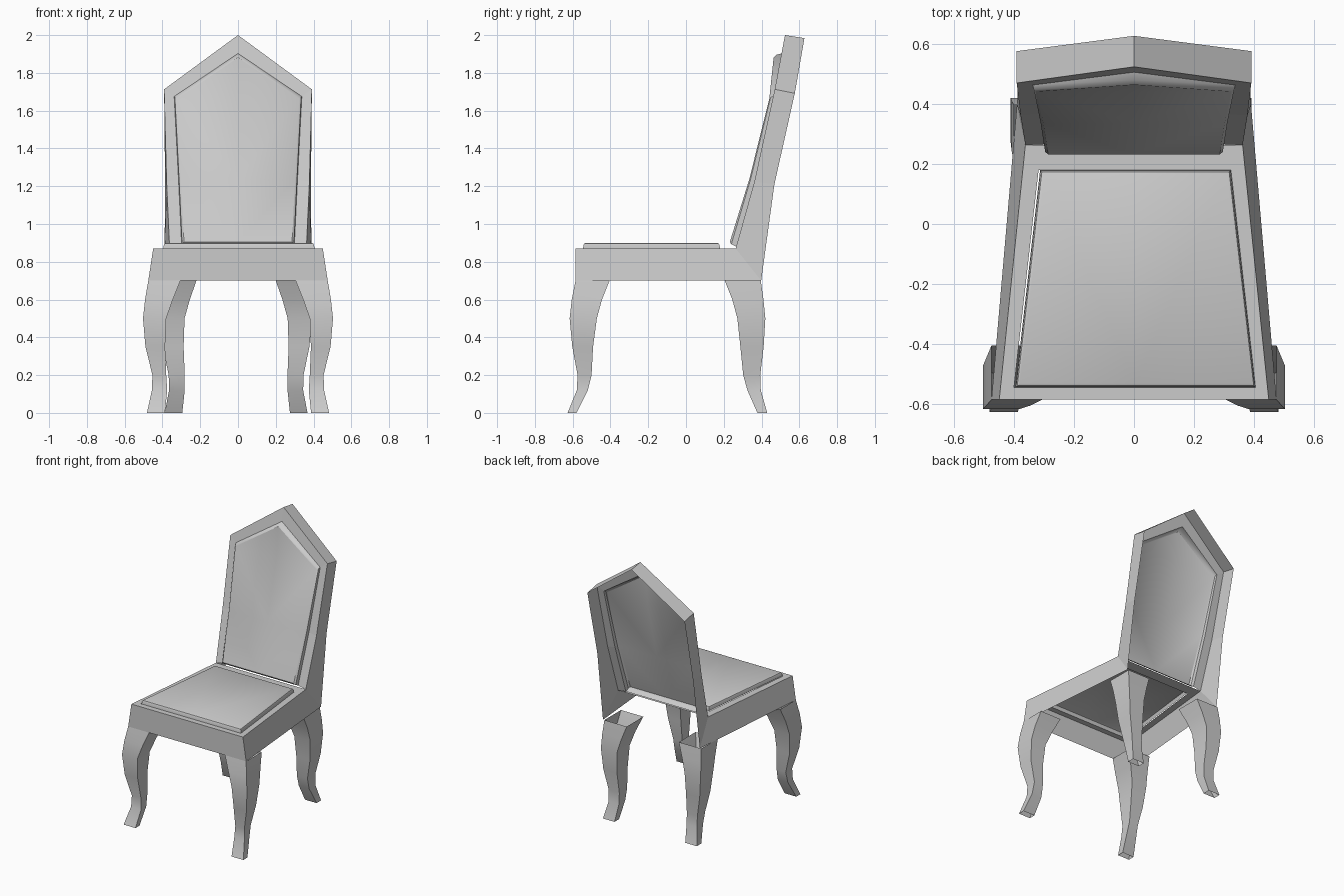
import bpy
import math

if "Cube" in bpy.data.objects:
    bpy.data.objects.remove(bpy.data.objects["Cube"])


def make(name, verts, faces, smooth=False, mirror=True):
    me = bpy.data.meshes.new(name)
    me.from_pydata(verts, [], faces)
    ob = bpy.data.objects.new(name, me)
    bpy.context.collection.objects.link(ob)
    bpy.ops.object.select_all(action='DESELECT')
    ob.select_set(True)
    bpy.context.view_layer.objects.active = ob
    if smooth:
        bpy.ops.object.shade_smooth_by_angle(angle=math.radians(35))
    if mirror:
        m = ob.modifiers.new("mirror", 'MIRROR')
        m.merge_threshold = 0.0005
    return ob


def strips(rings, closed=False):
    """Quads bridging successive rings of equal length."""
    n = len(rings[0])
    verts = [p for r in rings for p in r]
    faces = []
    for k in range(len(rings) - 1):
        for i in range(n if closed else n - 1):
            j = (i + 1) % n
            faces.append((k * n + i, k * n + j, (k + 1) * n + j, (k + 1) * n + i))
    return verts, faces


# Half outlines of the back (bottom, middle, shoulder, apex)
back_front = [(.362, .263, .87), (.378, .362, 1.225), (.391, .47, 1.713), (0, .524, 2.0)]
back_rear = [(.39, .398, .70), (.386, .468, 1.21), (.391, .576, 1.692), (0, .627, 1.984)]
pad_base = [(.298, .266, .88), (.315, .366, 1.235), (.338, .463, 1.675), (0, .506, 1.903)]
pad_mid = [(.296, .240, .893), (.312, .342, 1.237), (.334, .448, 1.67), (0, .480, 1.896)]
pad_front = [(.286, .232, .905), (.302, .335, 1.237), (.323, .441, 1.663), (0, .464, 1.882)]

# Back frame: open shell with sloping rim and a border round the pad
make("back_frame", *strips([back_rear, back_front, pad_base]))

# Back pad: raised panel with a rounded rim
rings = [[(0, r[0][1], r[0][2])] + r for r in (pad_base, pad_mid, pad_front)]
v, f = strips(rings)
o = len(v)
v += [(0, pad_front[1][1], pad_front[1][2]), (0, pad_front[2][1], pad_front[2][2])]
f += [(10, 11, 12, o), (o, 12, 13, o + 1), (o + 1, 13, 14)]
make("back_pad", v, f, smooth=True)

# Seat apron: front and sides, open at the rear and underneath
low = [(0, -.585, .70), (.475, -.585, .70), (.39, .398, .70)]
top = [(0, -.585, .87), (.449, -.585, .87), (.362, .263, .87)]
make("seat_apron", *strips([low, top]))

# Flat seat border round the cushion
hole = [(0, -.545, .87), (.40, -.545, .87), (.318, .18, .87), (0, .18, .87)]
make("seat_border", *strips([top + [(0, .263, .87)], hole]))


# Seat cushion with a rounded rim
def inset(d, z):
    return [(0, -.545 + d, z), (.40 - d, -.545 + d, z), (.318 - d, .18 - d, z), (0, .18 - d, z)]


v, f = strips([hole, inset(.002, .888), inset(.006, .896), inset(.014, .90)])
f.append((12, 13, 14, 15))
seat = make("seat_cushion", v, f, smooth=True)
seat.location.x = 0.005


# Cabriole legs: rows of (z, outer x, inner x, outer y, inner y)
def leg(name, rows, sx, dx=0.0):
    rings = []
    for z, xo, xi, yo, yi in rows:
        rings.append([(sx * x + dx, y, z) for x, y in
                      ((xo, yo), (xi, yo), (xi, yi), (xo, yi))])
    v, f = strips(rings, closed=True)
    if sx > 0:
        f = [q[::-1] for q in f]
    make(name, v, f, smooth=True, mirror=False)


front_rows = [
    (.70, .475, .305, -.585, -.405),
    (.60, .492, .345, -.605, -.445),
    (.50, .503, .380, -.616, -.472),
    (.35, .490, .386, -.602, -.492),
    (.20, .453, .380, -.574, -.500),
    (.12, .456, .375, -.578, -.520),
    (.00, .482, .387, -.627, -.580),
]
rear_rows = [
    (.70, .380, .200, .396, .205),
    (.60, .388, .235, .410, .245),
    (.50, .391, .263, .420, .272),
    (.35, .378, .268, .411, .288),
    (.20, .347, .262, .393, .303),
    (.12, .345, .262, .396, .325),
    (.00, .368, .275, .430, .378),
]
for side, sx, dx in (("left", -1, -.02), ("right", 1, 0)):
    leg("front_leg_" + side, front_rows, sx)
    leg("rear_leg_" + side, rear_rows, sx, dx)
